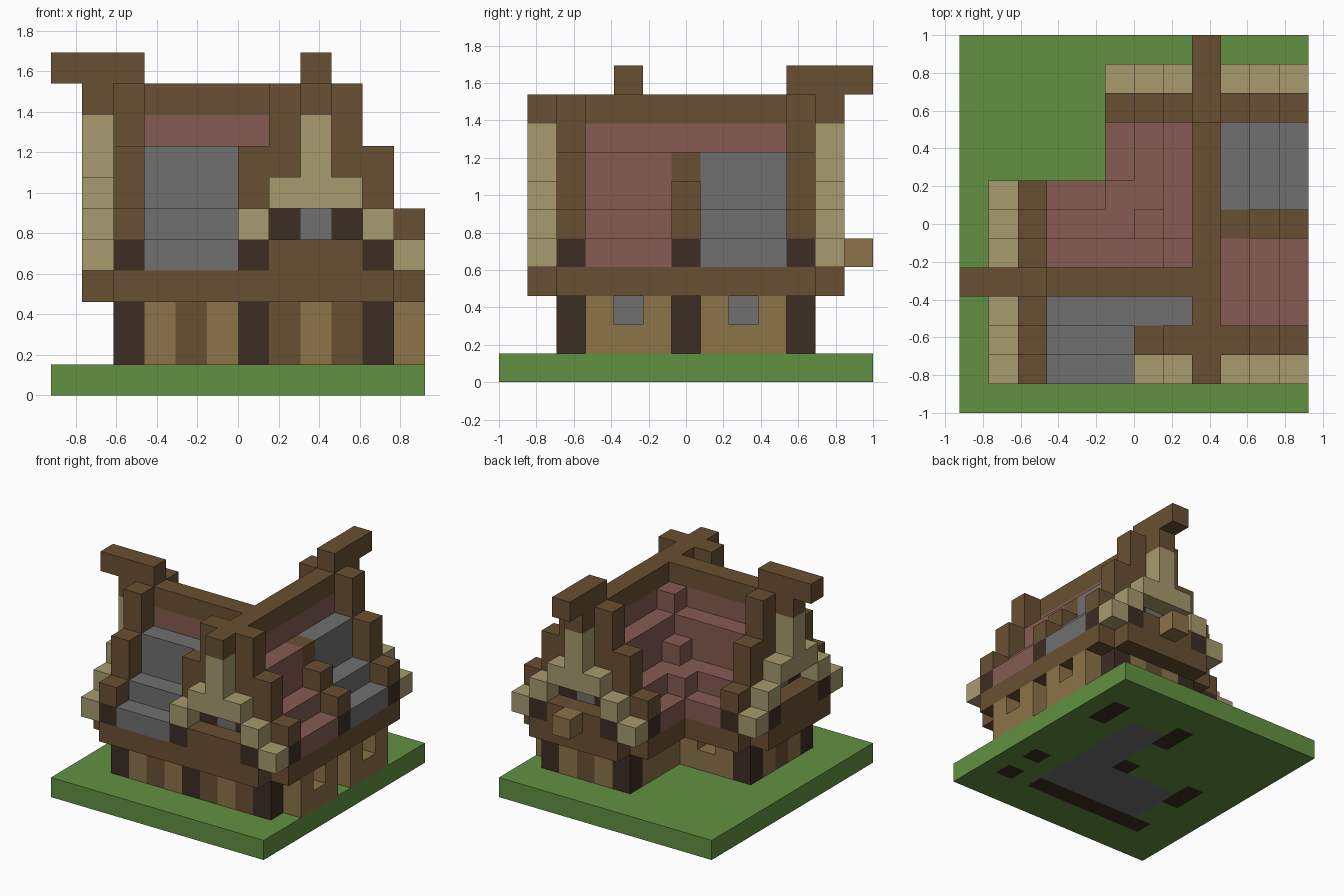
import bpy
import bmesh
from mathutils import Vector

if "Cube" in bpy.data.objects:
    bpy.data.objects.remove(bpy.data.objects["Cube"], do_unlink=True)

UNIT = 2 / 13            # edge of one block
NX, NY = 12, 13


def material(name, r, g, b):
    lin = [((c / 255 + 0.055) / 1.055) ** 2.4 for c in (r, g, b)] + [1]
    m = bpy.data.materials.new(name)
    m.use_nodes = True
    m.diffuse_color = lin
    m.node_tree.nodes["Principled BSDF"].inputs["Base Color"].default_value = lin
    return m


GREEN = material("grass green", 98, 145, 65)
BROWN = material("beam brown", 105, 80, 50)
DARK = material("dark post brown", 60, 45, 36)
WOOD = material("plank tan", 140, 115, 72)
CREAM = material("gable cream", 167, 155, 110)
RED = material("roof red", 134, 91, 82)
GRAY = material("slate gray", 112, 112, 112)

blocks = {}              # (i, j, k) -> (part name, material)


def fill(part, mat, xs, ys, zs):
    """Fill an inclusive block range; later fills replace earlier ones."""
    span = lambda r: range(r[0], r[1] + 1) if isinstance(r, tuple) else (r,)
    for i in span(xs):
        for j in span(ys):
            for k in span(zs):
                blocks[i, j, k] = (part, mat)


# Ground slab with sunken floor and footings
fill("ground", GREEN, (0, NX - 1), (0, NY - 1), 0)
fill("floor", GRAY, (3, 8), (3, 5), 0)
fill("floor", GRAY, (7, 8), (3, 9), 0)
for xs, ys in (((2, 8), 2), (10, 2), (10, 4), (10, (9, 10)),
               (6, (9, 10)), (6, 6), (2, (5, 6))):
    fill("footings", DARK, xs, ys, 0)

# Lower storey core, seen through the windows
fill("window_core", GRAY, (3, 9), (3, 5), (1, 3))
fill("window_core", GRAY, (7, 10), (3, 9), (1, 3))

# Plank walls in alternating colours
for i in range(3, 10):
    fill("front_wall", WOOD if i in (3, 5, 8) else BROWN, i, 2, (1, 3))
for j in (3, 4, 5):
    fill("side_wall", BROWN if j == 4 else WOOD, 2, j, (1, 3))
for i in (7, 8, 9):
    fill("back_wall", BROWN if i == 8 else WOOD, i, 10, (1, 3))
fill("inner_wall", WOOD, (3, 5), 6, (1, 3))
fill("inner_wall", WOOD, 6, (7, 9), (1, 3))
fill("right_bays", WOOD, 11, (3, 5), (1, 2))
fill("right_bays", WOOD, 11, (7, 9), (1, 2))

# Window openings
for cell in ((11, 4, 2), (11, 8, 2), (4, 6, 2)):
    del blocks[cell]
fill("window_core", GRAY, 4, 5, 2)

# Corner posts
for i, j in ((2, 2), (6, 2), (10, 2), (2, 6), (6, 6), (10, 6), (6, 10), (10, 10)):
    fill("corner_posts", DARK, i, j, (1, 3))

# Jettied beam ring
for xs, ys in (((2, 10), 1), (11, (2, 10)), ((6, 10), 11),
               (1, (2, 6)), ((2, 5), 7), (5, (7, 10))):
    fill("beam_ring", BROWN, xs, ys, 3)

# Stepped roofs of the two crossing wings
TOPS = {0: 9, 1: 8, 2: 6, 3: 5}
for i in range(3, NX):
    for j in range(1, 10):
        top = 0
        if i <= 5 or (i <= 7 and j >= 3):
            top = TOPS.get(abs(j - 4), 0)
        if j >= 3:
            top = max(top, TOPS.get(abs(i - 8), 0))
        if top:
            slate = (j >= 7 if i > 8 else j < 4 and i < 8)
            fill("slate_roof" if slate else "red_roof", GRAY if slate else RED,
                 i, j, (4, top - 1))

# Raised valley steps
for i, j, k in ((7, 5, 8), (6, 6, 6), (5, 7, 5)):
    fill("valley_steps", RED, i, j, k)

# Rib between the two right-hand roof panels
for i, k in ((9, 7), (10, 6), (11, 5)):
    fill("roof_rib", BROWN, i, 6, (4, k))
fill("roof_rib", DARK, 11, 6, 4)


def gable(name, at, steps):
    """Gable end: u is the offset from the ridge, d = 0 outside, 1 at the rim."""
    def put(part, mat, u, d, zs):
        x, y = at(u, d)
        fill(name + "_" + part, mat, x, y, zs)
    for u in steps:
        a = abs(u)
        put("rim", BROWN, u, 1, (4, 9 if a < 2 else 11 - 2 * a))
        if a == 3:
            put("posts", DARK, u, 1, 4)
            put("panel", CREAM, u, 0, 4)
        elif a == 2:
            put("posts", DARK, u, 0, 4)
            put("panel", CREAM, u, 0, 5)
        else:
            put("balcony", BROWN, u, 0, 4)
            put("panel", CREAM, u, 0, (6, 6 if a else 8))
            if a:
                put("posts", DARK, u, 1, 5)
            else:
                put("window", GRAY, u, 1, 5)


gable("front_gable", lambda u, d: (8 + u, 1 + d), range(-2, 4))
gable("back_gable", lambda u, d: (8 + u, 11 - d), range(-3, 4))
gable("side_gable", lambda u, d: (1 + d, 4 + u), range(-3, 4))
fill("back_ledge", WOOD, 8, 12, 4)

# Ridge beams with raised ends
fill("ridge_beams", BROWN, 8, (1, 11), 9)
fill("ridge_beams", BROWN, (1, 8), 4, 9)
fill("ridge_horns", BROWN, 8, (10, 12), 10)
fill("ridge_horns", BROWN, (0, 2), 4, 10)


# Build one object per part from the exposed block sides
parts = {}
for cell, (part, mat) in blocks.items():
    parts.setdefault(part, []).append((cell, mat))

for part, cells in parts.items():
    bm = bmesh.new()
    mats = []
    for cell, mat in cells:
        if mat not in mats:
            mats.append(mat)
        centre = Vector(cell) + Vector((0.5 - NX / 2, 0.5 - NY / 2, 0.5))
        for axis in range(3):
            for s in (-1, 1):
                n = Vector((0, 0, 0))
                n[axis] = s
                if tuple(int(c + m) for c, m in zip(cell, n)) in blocks:
                    continue
                t = Vector((0, 0, 0))
                t[(axis + 1) % 3] = 1
                b = n.cross(t)
                quad = [centre + (n + p * t + q * b) / 2
                        for p, q in ((-1, -1), (1, -1), (1, 1), (-1, 1))]
                face = bm.faces.new([bm.verts.new(v * UNIT) for v in quad])
                face.material_index = mats.index(mat)
    if bm.faces:
        bmesh.ops.remove_doubles(bm, verts=bm.verts[:], dist=0.001)
        mesh = bpy.data.meshes.new(part)
        bm.to_mesh(mesh)
        for mat in mats:
            mesh.materials.append(mat)
        bpy.context.collection.objects.link(bpy.data.objects.new(part, mesh))
    bm.free()
